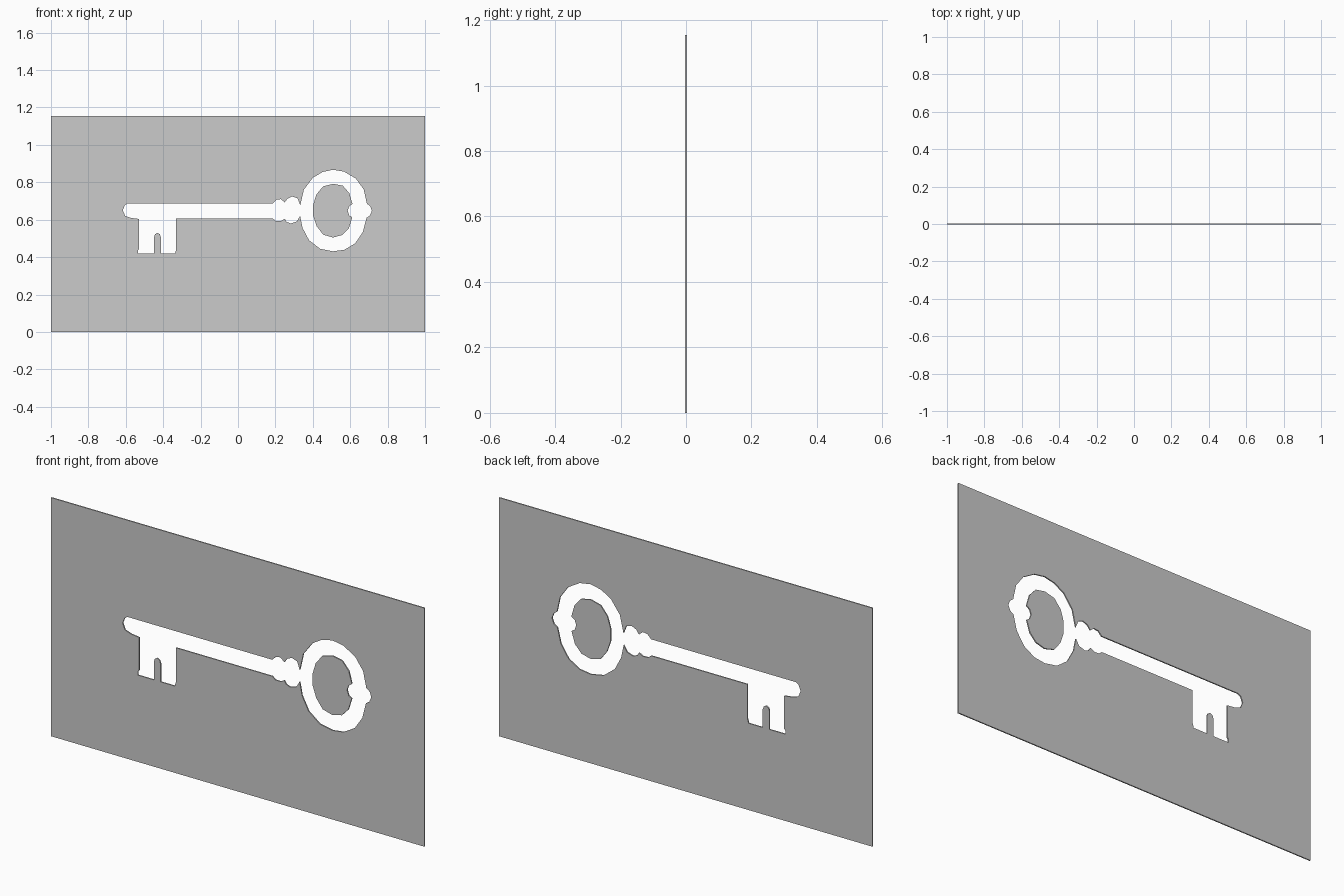
import bpy
from math import pi

T = 0.006   # plate thickness
H = 1.155   # plate height

plate = [(-1, 0), (1, 0), (1, H), (-1, H)]

# Key silhouette: rounded tip and bit, then collar, bow with knob, collar top
tip_and_bit = [(-0.59, 0.687), (-0.605, 0.678), (-0.616, 0.65), (-0.603, 0.62), (-0.57, 0.609),
               (-0.528, 0.604), (-0.528, 0.445), (-0.534, 0.437), (-0.534, 0.42),
               (-0.449, 0.42), (-0.449, 0.508), (-0.444, 0.522), (-0.431, 0.53), (-0.418, 0.522),
               (-0.413, 0.508), (-0.413, 0.42), (-0.337, 0.42), (-0.331, 0.44), (-0.331, 0.607)]
collar_low = [(0.185, 0.607), (0.202, 0.594), (0.229, 0.593), (0.25, 0.604), (0.26, 0.588),
              (0.282, 0.58), (0.314, 0.59), (0.332, 0.62)]
bow = [(0.345, 0.556), (0.38, 0.49), (0.44, 0.444), (0.508, 0.431), (0.568, 0.439), (0.626, 0.473),
       (0.668, 0.535), (0.687, 0.61), (0.705, 0.622), (0.716, 0.648), (0.707, 0.672), (0.689, 0.686),
       (0.672, 0.762), (0.63, 0.82), (0.567, 0.857), (0.508, 0.867), (0.452, 0.855), (0.4, 0.824),
       (0.352, 0.76)]
collar_top = [(0.333, 0.677), (0.318, 0.715), (0.29, 0.724), (0.265, 0.713), (0.25, 0.693),
              (0.229, 0.71), (0.205, 0.707), (0.185, 0.687)]
key = tip_and_bit + collar_low + bow + collar_top

# Island inside the bow, notched by the knob on its right
island = [(0.612, 0.684), (0.594, 0.671), (0.586, 0.648), (0.595, 0.622), (0.611, 0.613),
          (0.593, 0.555), (0.558, 0.518), (0.508, 0.505), (0.455, 0.52), (0.421, 0.565),
          (0.402, 0.62), (0.402, 0.68), (0.419, 0.735), (0.455, 0.778), (0.508, 0.792),
          (0.56, 0.782), (0.595, 0.742)]

# Filled curve: plate, key-shaped hole, island
curve = bpy.data.curves.new("key_cutout_plate", 'CURVE')
curve.dimensions = '2D'
curve.fill_mode = 'BOTH'
curve.extrude = T / 2
for outline in (plate, key, island):
    s = curve.splines.new('POLY')
    s.points.add(len(outline) - 1)
    for p, (x, z) in zip(s.points, outline):
        p.co = (x, z, 0, 1)
    s.use_cyclic_u = True

obj = bpy.data.objects.new("key_cutout_plate", curve)
bpy.context.collection.objects.link(obj)
obj.rotation_euler.x = pi / 2
bpy.context.view_layer.objects.active = obj
obj.select_set(True)
bpy.ops.object.convert(target='MESH')
bpy.ops.object.transform_apply(rotation=True)
bpy.ops.object.shade_flat()
